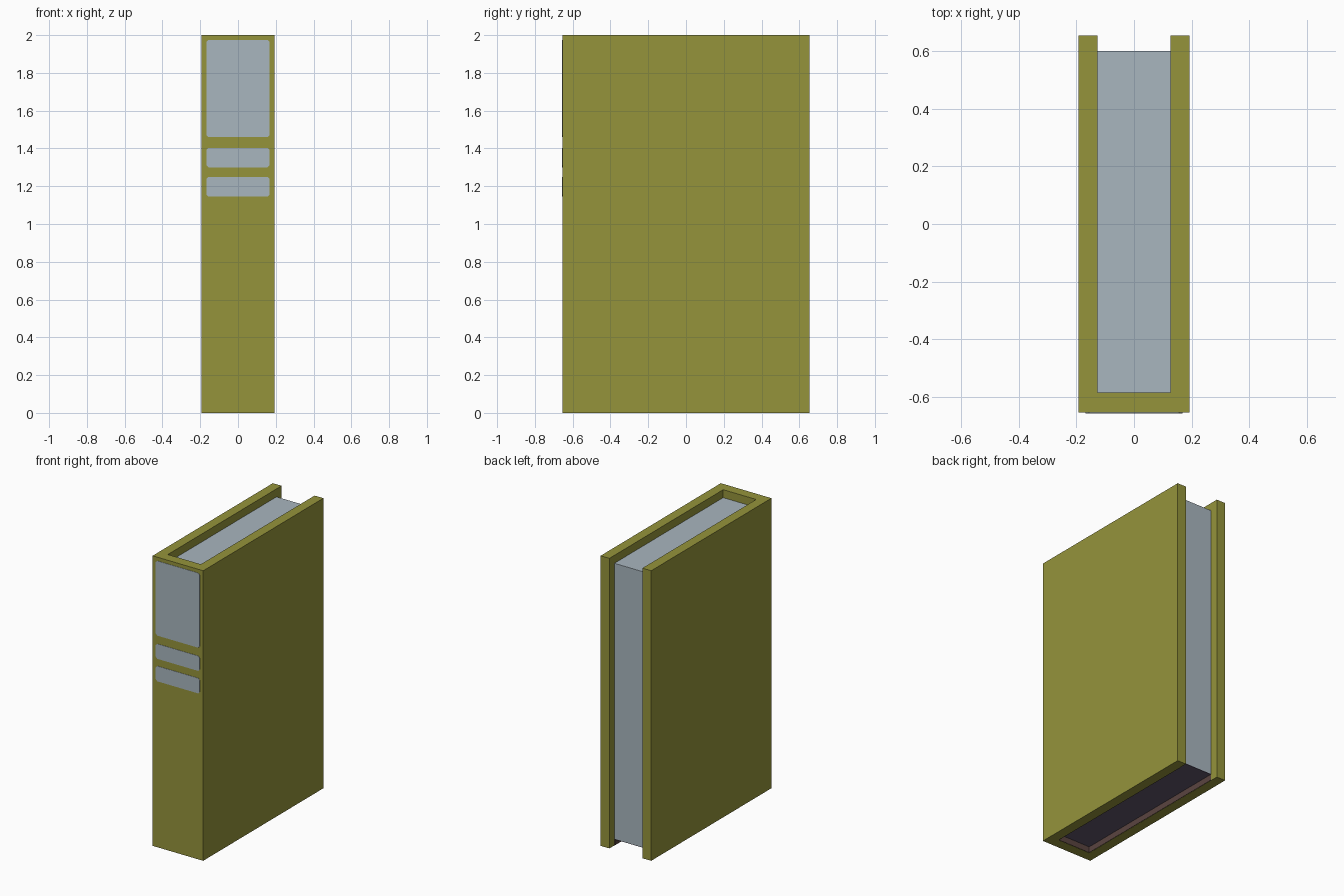
import bpy, bmesh

if "Cube" in bpy.data.objects:
    bpy.data.objects.remove(bpy.data.objects["Cube"])

W, D, H = 0.193, 0.655, 2.0          # half width, half depth, height
IW, IY, PY = 0.126, -0.585, 0.60     # inner half width, inner spine, page edge
Z0, Z1 = 0.045, 1.945                # page block bottom and top


def material(name, color):
    m = bpy.data.materials.new(name)
    m.diffuse_color = (*color, 1)
    m.use_nodes = True
    m.node_tree.nodes["Principled BSDF"].inputs["Base Color"].default_value = m.diffuse_color
    return m


olive = material("olive cover", (0.300, 0.296, 0.044))
pale = material("pale blue grey", (0.397, 0.468, 0.521))
brown = material("dark brown", (0.102, 0.058, 0.051))
purple = material("dark purple grey", (0.115, 0.093, 0.150))


def prism(name, points, direction, mat):
    """Extrude a flat outline along a direction into a closed solid."""
    bm = bmesh.new()
    face = bm.faces.new([bm.verts.new(p) for p in points])
    out = bmesh.ops.extrude_face_region(bm, geom=[face], use_keep_orig=True)
    verts = [g for g in out["geom"] if isinstance(g, bmesh.types.BMVert)]
    bmesh.ops.translate(bm, verts=verts, vec=direction)
    bmesh.ops.recalc_face_normals(bm, faces=bm.faces)
    mesh = bpy.data.meshes.new(name)
    bm.to_mesh(mesh)
    bm.free()
    mesh.materials.append(mat)
    obj = bpy.data.objects.new(name, mesh)
    bpy.context.collection.objects.link(obj)
    return obj


def box(name, x0, x1, y0, y1, z0, z1, mat):
    pts = [(x0, y0, z0), (x1, y0, z0), (x1, y1, z0), (x0, y1, z0)]
    return prism(name, pts, (0, 0, z1 - z0), mat)


# U-shaped cover: two boards and the spine
profile = [(-W, -D), (W, -D), (W, D), (IW, D), (IW, IY), (-IW, IY), (-IW, D), (-W, D)]
prism("cover", [(x, y, 0) for x, y in profile], (0, 0, H), olive)

# Page block, recessed at top, bottom and fore edge
box("pages", -IW, IW, IY, PY, Z0, Z1, pale)
box("pages_underside", -IW, IW, IY, PY, Z0 - 0.003, Z0, purple)

# Dark lining of the bottom recess
T = 0.003
for side, name in ((-1, "left_lining"), (1, "right_lining")):
    xs = sorted((side * IW, side * (IW - T)))
    box(name, *xs, IY, PY, 0.001, Z0 - 0.003, brown)
box("spine_lining", -IW + T, IW - T, IY, IY + T, 0.001, Z0 - 0.003, brown)

# Spine labels with clipped corners
X, C = 0.168, 0.012
for i, (a, b) in enumerate(((1.46, 1.975), (1.30, 1.403), (1.145, 1.25))):
    outline = [(-X + C, a), (X - C, a), (X, a + C), (X, b - C),
               (X - C, b), (-X + C, b), (-X, b - C), (-X, a + C)]
    prism(f"spine_label_{i + 1}", [(x, -D - 0.002, z) for x, z in outline], (0, 0.004, 0), pale)
